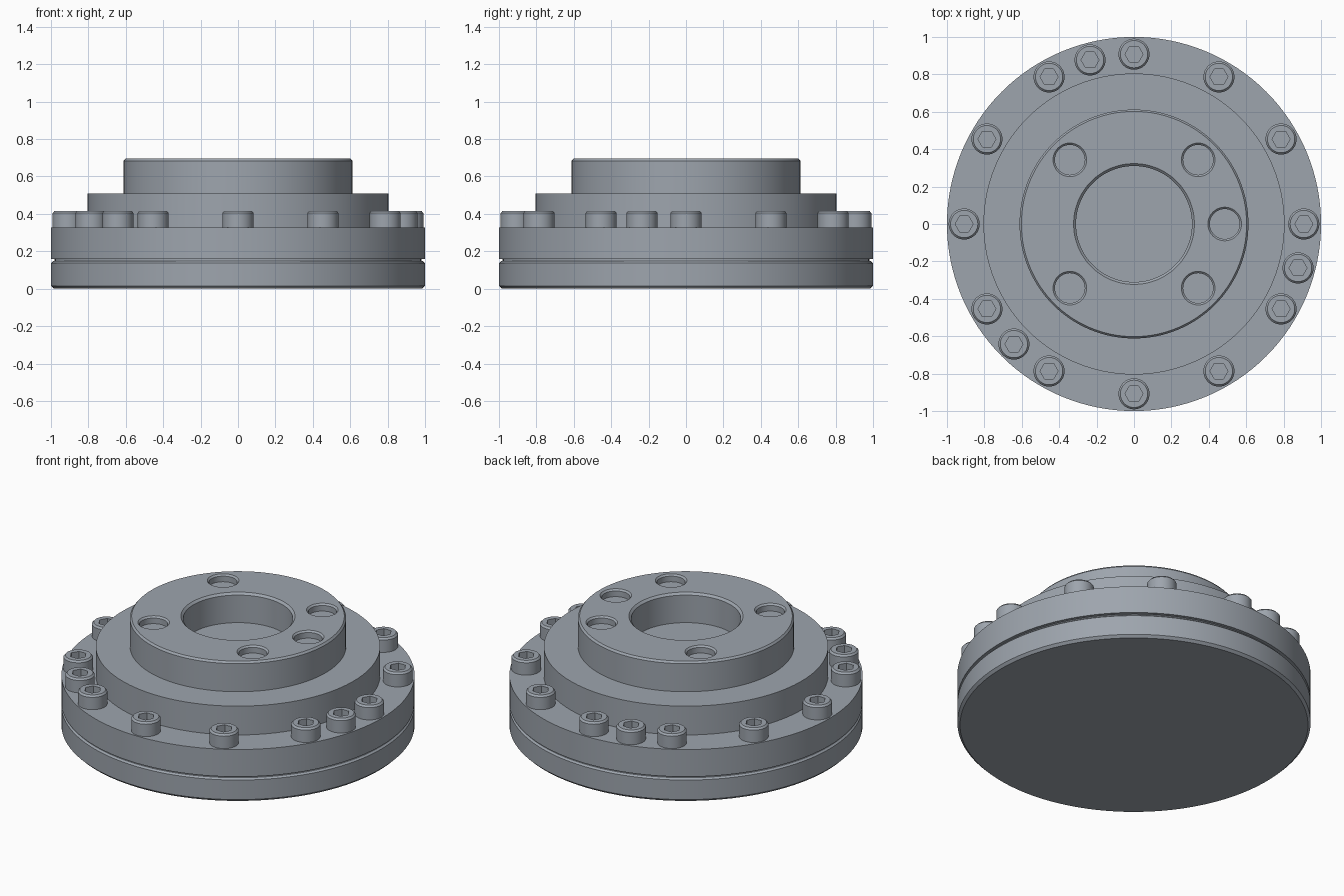
import bpy
import bmesh
from math import cos, sin, pi, radians

if "Cube" in bpy.data.objects:
    bpy.data.objects.remove(bpy.data.objects["Cube"], do_unlink=True)

# Single machined steel colour
steel = bpy.data.materials.new("grey_steel")
steel.use_nodes = True
colour = (0.34, 0.375, 0.42, 1)
steel.diffuse_color = colour
steel.node_tree.nodes["Principled BSDF"].inputs["Base Color"].default_value = colour


def lathe(name, profile, sides=128):
    """Revolve an (r, z) profile around z; it starts at the lower axis point."""
    bm = bmesh.new()
    rings = []
    for r, z in profile:
        if r == 0:
            rings.append([bm.verts.new((0, 0, z))] * sides)
        else:
            rings.append([bm.verts.new((r * cos(2 * pi * i / sides), r * sin(2 * pi * i / sides), z))
                          for i in range(sides)])
    for k, (low, high) in enumerate(zip(rings, rings[1:])):
        if profile[k][0] == 0:
            bm.faces.new(high[::-1])
        elif profile[k + 1][0] == 0:
            bm.faces.new(low)
        else:
            for i in range(sides):
                j = (i + 1) % sides
                bm.faces.new((low[i], low[j], high[j], high[i]))
    # Drop axis points, which the flat end caps do not need
    bmesh.ops.delete(bm, geom=[v for v in bm.verts if not v.link_faces], context="VERTS")
    bmesh.ops.recalc_face_normals(bm, faces=bm.faces)
    mesh = bpy.data.meshes.new(name)
    bm.to_mesh(mesh)
    bm.free()
    mesh.materials.append(steel)
    obj = bpy.data.objects.new(name, mesh)
    bpy.context.collection.objects.link(obj)
    return obj


def cut(obj, cutters):
    """Subtract the cutters, apply the result and remove them."""
    bpy.context.view_layer.objects.active = obj
    for cutter in cutters:
        cutter.hide_render = True
        mod = obj.modifiers.new("cut", "BOOLEAN")
        mod.operation = "DIFFERENCE"
        mod.solver = "EXACT"
        mod.object = cutter
        bpy.ops.object.modifier_apply(modifier=mod.name)
        bpy.data.objects.remove(cutter, do_unlink=True)


def smooth(obj):
    bpy.ops.object.select_all(action="DESELECT")
    obj.select_set(True)
    bpy.context.view_layer.objects.active = obj
    bpy.ops.object.shade_smooth_by_angle(angle=radians(30))


# Base plate, with chamfered rims
base = lathe("base_plate", [(0, 0), (0.985, 0), (1, 0.015), (1, 0.137), (0.99, 0.147), (0, 0.147)])
smooth(base)

# Recessed seam between the two plates
seam = lathe("seam_ring", [(0, 0.14), (0.98, 0.14), (0.98, 0.165), (0, 0.165)])
smooth(seam)

# Bolt flange and the stepped shoulder above it
flange = lathe("bolt_flange", [(0, 0.158), (1, 0.158), (1, 0.328), (0.805, 0.328),
                               (0.805, 0.508), (0, 0.508)])
smooth(flange)

# Output hub with a central recess
hub = lathe("output_hub", [(0, 0.49), (0.612, 0.49), (0.612, 0.683), (0.602, 0.695),
                           (0.323, 0.695), (0.31, 0.682), (0.31, 0.51), (0, 0.51)])

# Five chamfered mounting holes in the hub
holes = []
for angle in (0, 45, 135, 225, 315):
    hole = lathe("hole_cutter", [(0, 0.65), (0.08, 0.65), (0.08, 0.685), (0.095, 0.7), (0.095, 0.75), (0, 0.75)], 40)
    hole.location = (0.485 * cos(radians(angle)), 0.485 * sin(radians(angle)), 0)
    holes.append(hole)
bpy.context.view_layer.update()
cut(hub, holes)
smooth(hub)

# Socket head bolts: twelve evenly spaced and three extra
bolt = lathe("bolt_01", [(0, -0.01), (0.083, -0.01), (0.083, 0.077), (0.073, 0.088), (0, 0.088)], 40)
cut(bolt, [lathe("hex_cutter", [(0, 0.04), (0.048, 0.04), (0.048, 0.12), (0, 0.12)], 6)])
smooth(bolt)
angles = list(range(0, 360, 30)) + [105, 225, 345]
for n, angle in enumerate(angles):
    obj = bolt
    if n:
        obj = bpy.data.objects.new(f"bolt_{n + 1:02d}", bolt.data)
        bpy.context.collection.objects.link(obj)
    obj.location = (0.908 * cos(radians(angle)), 0.908 * sin(radians(angle)), 0.328)
